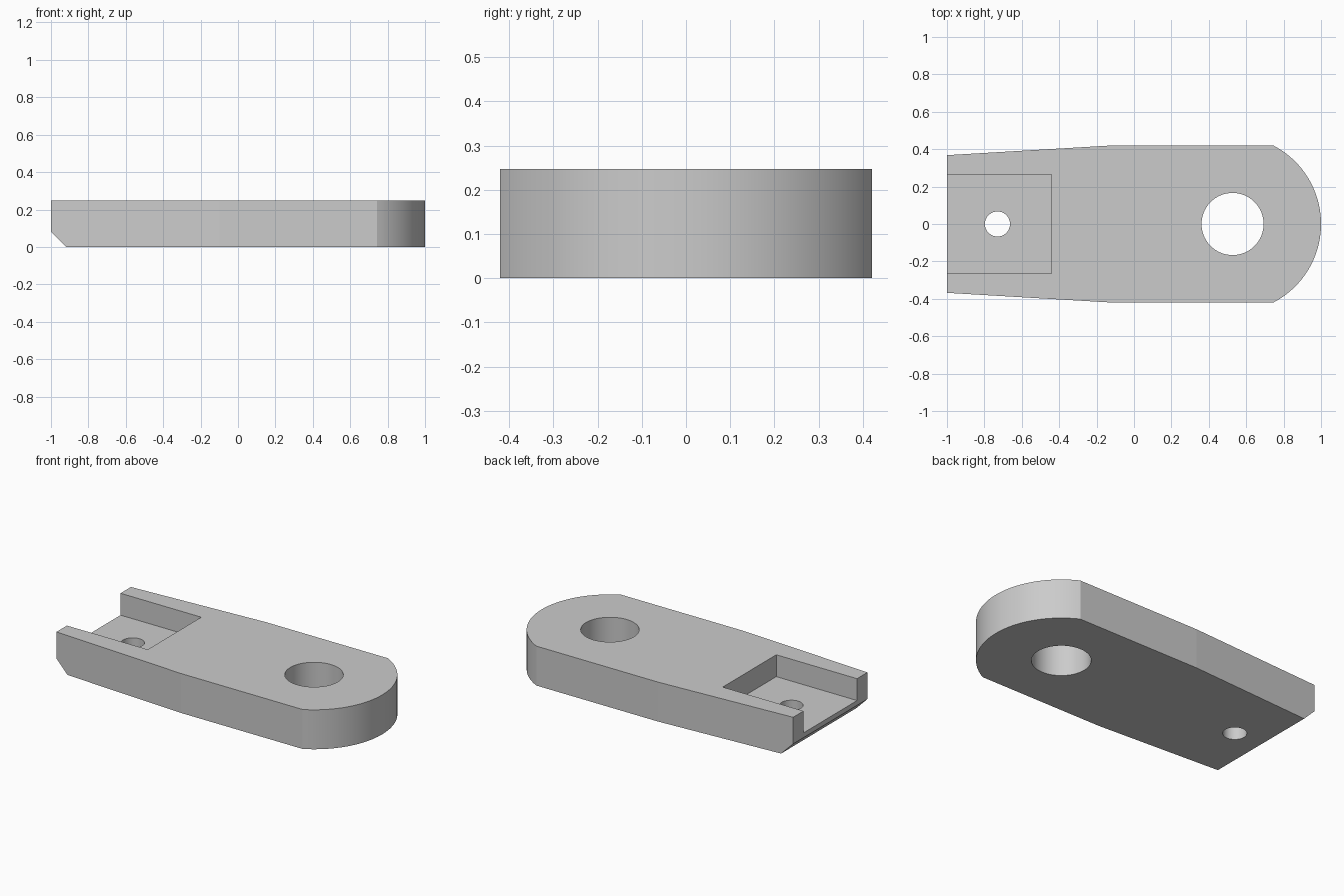
import bpy
import bmesh
from math import radians, sin, cos, asin
from mathutils import Vector

default = bpy.data.objects.get("Cube")
if default:
    bpy.data.objects.remove(default, do_unlink=True)

HEIGHT = 0.247
HALF_WIDTH = 0.421
END_HALF_WIDTH = 0.368
TAPER_X = -0.1
HOLE_X = 0.527
NOSE_RADIUS = 1 - HOLE_X

grey = bpy.data.materials.new("plain grey")
grey.use_nodes = True
colour = (0.6, 0.6, 0.6, 1)
grey.diffuse_color = colour
grey.node_tree.nodes["Principled BSDF"].inputs["Base Color"].default_value = colour


def make_object(name, bm):
    bmesh.ops.recalc_face_normals(bm, faces=bm.faces[:])
    mesh = bpy.data.meshes.new(name)
    bm.to_mesh(mesh)
    bm.free()
    mesh.materials.append(grey)
    obj = bpy.data.objects.new(name, mesh)
    bpy.context.collection.objects.link(obj)
    return obj


def cut(target, cutter):
    """Subtract the cutter, then discard it."""
    cutter.hide_render = True
    mod = target.modifiers.new(cutter.name, 'BOOLEAN')
    mod.operation = 'DIFFERENCE'
    mod.solver = 'EXACT'
    mod.object = cutter
    bpy.context.view_layer.objects.active = target
    bpy.ops.object.modifier_apply(modifier=mod.name)
    bpy.data.objects.remove(cutter, do_unlink=True)


def hole_cutter(name, x, radius):
    bm = bmesh.new()
    bmesh.ops.create_cone(bm, cap_ends=True, segments=96,
                          radius1=radius, radius2=radius, depth=1)
    bmesh.ops.translate(bm, verts=bm.verts[:], vec=(x, 0, HEIGHT / 2))
    return make_object(name, bm)


# Plate outline: tapered tail, straight sides and a round nose
sweep = asin(HALF_WIDTH / NOSE_RADIUS)
steps = 48
outline = [(-1, -END_HALF_WIDTH), (TAPER_X, -HALF_WIDTH)]
for i in range(steps + 1):
    a = sweep * (2 * i / steps - 1)
    outline.append((HOLE_X + NOSE_RADIUS * cos(a), NOSE_RADIUS * sin(a)))
outline += [(TAPER_X, HALF_WIDTH), (-1, END_HALF_WIDTH)]

bm = bmesh.new()
base = bm.faces.new([bm.verts.new((x, y, 0)) for x, y in outline])
raised = bmesh.ops.extrude_face_region(bm, geom=[base])
top_verts = [g for g in raised["geom"] if isinstance(g, bmesh.types.BMVert)]
bmesh.ops.translate(bm, verts=top_verts, vec=(0, 0, HEIGHT))

# Sloped underside of the tail
section = bmesh.ops.bisect_plane(
    bm, geom=bm.verts[:] + bm.edges[:] + bm.faces[:],
    plane_co=Vector((-0.92, 0, 0)), plane_no=Vector((-1, 0, -1)),
    clear_outer=True)
rim = [g for g in section["geom_cut"] if isinstance(g, bmesh.types.BMEdge)]
bmesh.ops.holes_fill(bm, edges=rim)
plate = make_object("link_plate", bm)

# Pocket open at the tail
bm = bmesh.new()
bmesh.ops.create_cube(bm, size=1)
floor, pocket_end = 0.11, -0.44
bmesh.ops.scale(bm, verts=bm.verts[:], vec=(1, 0.53, 1))
bmesh.ops.translate(bm, verts=bm.verts[:],
                    vec=(pocket_end - 0.5, 0, floor + 0.5))
cut(plate, make_object("pocket_cutter", bm))

# Through holes
cut(plate, hole_cutter("large_hole_cutter", HOLE_X, 0.166))
cut(plate, hole_cutter("small_hole_cutter", -0.73, 0.067))

# Smooth curves, crisp corners, with the slight taper crease kept sharp
bpy.ops.object.select_all(action='DESELECT')
plate.select_set(True)
bpy.context.view_layer.objects.active = plate
bpy.ops.object.shade_smooth_by_angle(angle=radians(20))
verts = plate.data.vertices
for edge in plate.data.edges:
    if all(abs(verts[v].co.x - TAPER_X) < 0.001 for v in edge.vertices):
        edge.use_edge_sharp = True
